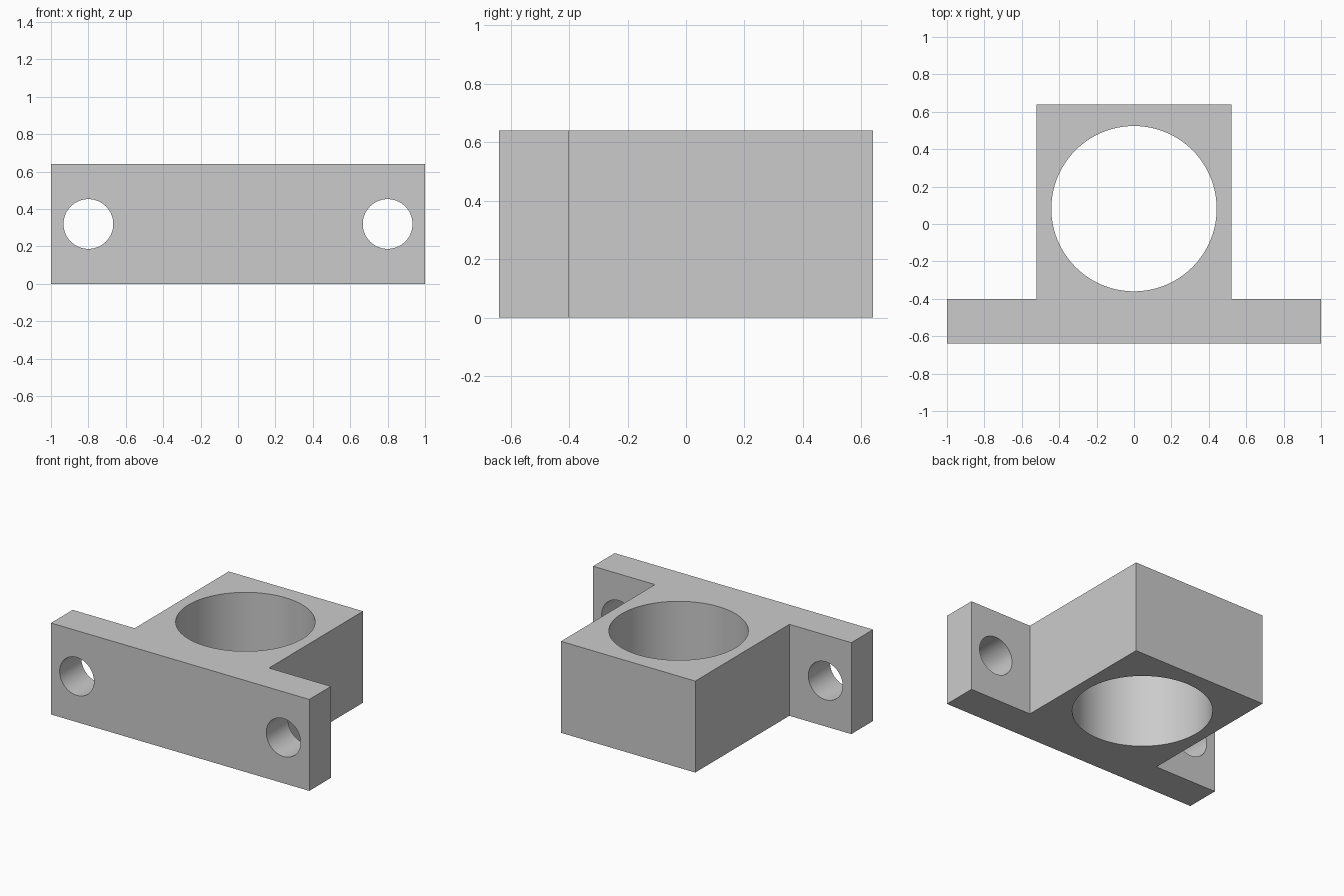
import bpy, bmesh, math
from mathutils import Matrix

cube = bpy.data.objects.get("Cube")
if cube:
    bpy.data.objects.remove(cube, do_unlink=True)

HEIGHT = 0.64
FRONT, STEP, BACK = -0.64, -0.40, 0.64
FLANGE, BODY = 1.0, 0.52

grey = bpy.data.materials.new("plain grey")
grey.use_nodes = True
grey.diffuse_color = (0.6, 0.6, 0.6, 1)
grey.node_tree.nodes["Principled BSDF"].inputs["Base Color"].default_value = (0.6, 0.6, 0.6, 1)


def make_object(name, bm):
    bmesh.ops.recalc_face_normals(bm, faces=bm.faces)
    mesh = bpy.data.meshes.new(name)
    bm.to_mesh(mesh)
    bm.free()
    mesh.materials.append(grey)
    obj = bpy.data.objects.new(name, mesh)
    bpy.context.collection.objects.link(obj)
    return obj


def cutter(name, radius, depth, location, rotation=Matrix(), segments=64):
    bm = bmesh.new()
    bmesh.ops.create_cone(bm, cap_ends=True, segments=segments, radius1=radius, radius2=radius,
                          depth=depth, matrix=Matrix.Translation(location) @ rotation)
    obj = make_object(name, bm)
    obj.hide_render = True
    return obj


# T-shaped block: mirrored half outline, extruded upward
half = [(FLANGE, FRONT), (FLANGE, STEP), (BODY, STEP), (BODY, BACK)]
outline = half + [(-x, y) for x, y in reversed(half)]
bm = bmesh.new()
base = bm.faces.new([bm.verts.new((x, y, 0)) for x, y in outline])
top = bmesh.ops.extrude_face_region(bm, geom=[base])["geom"]
bmesh.ops.translate(bm, vec=(0, 0, HEIGHT), verts=[v for v in top if isinstance(v, bmesh.types.BMVert)])
bracket = make_object("mounting_bracket", bm)

# Large vertical bore and the two flange bolt holes
sideways = Matrix.Rotation(math.pi / 2, 4, "X")
cutters = [cutter("bore_cutter", 0.442, 2, (0, 0.082, HEIGHT / 2), segments=128)]
for side, x in (("left", 0.8), ("right", -0.8)):
    cutters.append(cutter(side + "_bolt_hole_cutter", 0.133, 0.6,
                          (x, (FRONT + STEP) / 2, HEIGHT / 2), sideways))

for tool in cutters:
    mod = bracket.modifiers.new(tool.name, "BOOLEAN")
    mod.operation = "DIFFERENCE"
    mod.solver = "EXACT"
    mod.object = tool

# Bake the cuts and discard the cutters
graph = bpy.context.evaluated_depsgraph_get()
result = bpy.data.meshes.new_from_object(bracket.evaluated_get(graph))
bracket.modifiers.clear()
bracket.data = result
for tool in cutters:
    bpy.data.objects.remove(tool, do_unlink=True)

# Smooth hole walls, sharp block edges
bpy.ops.object.select_all(action="DESELECT")
bracket.select_set(True)
bpy.context.view_layer.objects.active = bracket
bpy.ops.object.shade_smooth_by_angle(angle=math.radians(30))
